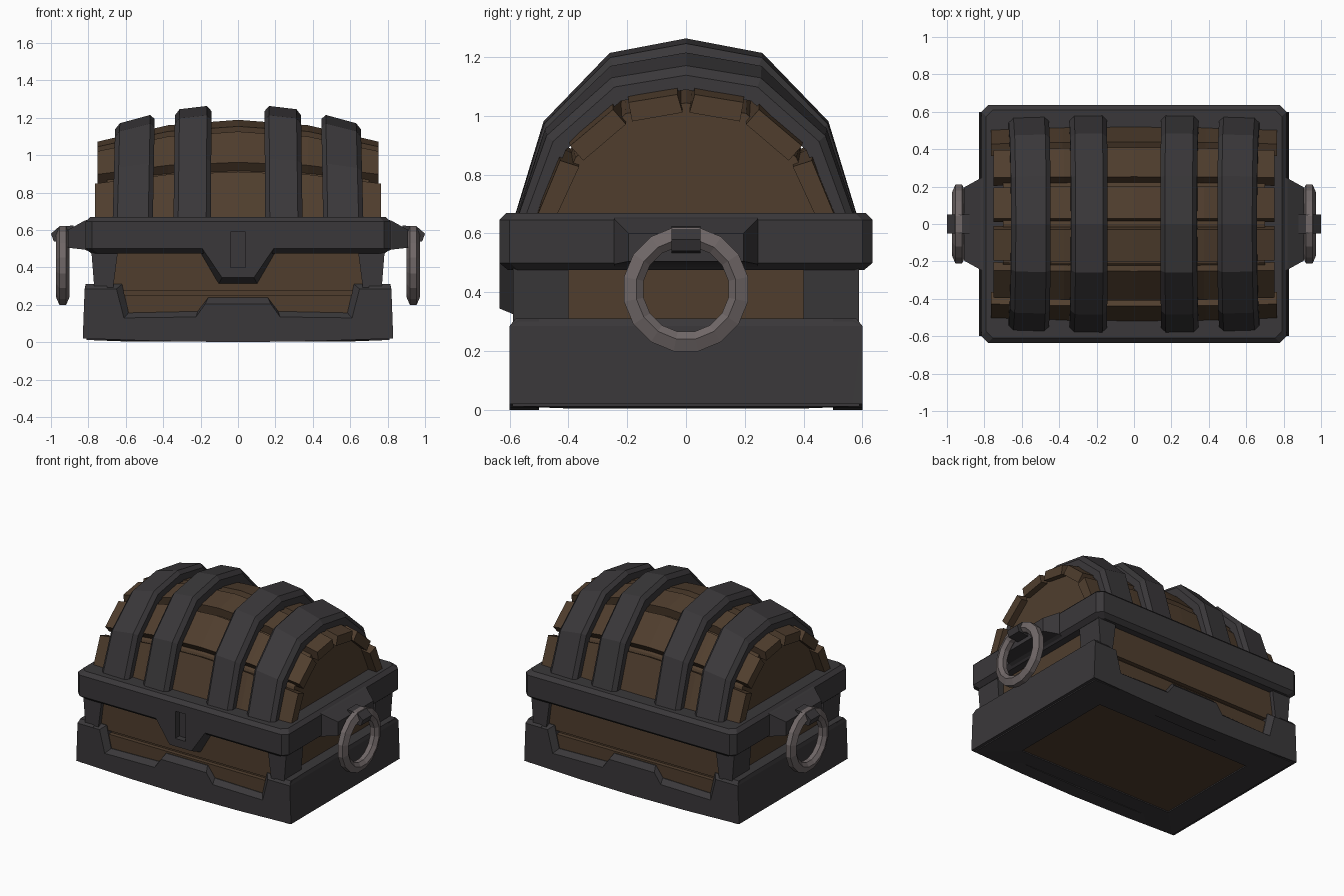
import bpy, bmesh, math

if "Cube" in bpy.data.objects:
    bpy.data.objects.remove(bpy.data.objects["Cube"])

def material(name, rgb):
    m = bpy.data.materials.new(name)
    m.diffuse_color = (*rgb, 1)
    m.use_nodes = True
    m.node_tree.nodes["Principled BSDF"].inputs["Base Color"].default_value = m.diffuse_color
    return m

IRON = material("dark_iron", (0.042, 0.039, 0.042))
WOOD = material("brown_wood", (0.080, 0.048, 0.027))
STEEL = material("ring_steel", (0.16, 0.135, 0.135))

def loft(name, loops, mat, closed=False):
    """Bridge equal-sized closed loops; cap the ends unless the loft is closed."""
    bm = bmesh.new()
    rows = [[bm.verts.new(p) for p in loop] for loop in loops]
    n = len(rows[0])
    pairs = list(zip(rows, rows[1:])) + ([(rows[-1], rows[0])] if closed else [])
    for a, b in pairs:
        for i in range(n):
            j = (i + 1) % n
            bm.faces.new((a[i], a[j], b[j], b[i]))
    if not closed:
        bm.faces.new(rows[0])
        bm.faces.new(rows[-1])
    bmesh.ops.recalc_face_normals(bm, faces=bm.faces)
    me = bpy.data.meshes.new(name)
    bm.to_mesh(me)
    bm.free()
    me.materials.append(mat)
    ob = bpy.data.objects.new(name, me)
    bpy.context.collection.objects.link(ob)
    return ob

def rect(x0, x1, y0, y1, z):
    return [(x0, y0, z), (x1, y0, z), (x1, y1, z), (x0, y1, z)]

def box(name, x, y, z, mat):
    return loft(name, [rect(*x, *y, z[0]), rect(*x, *y, z[1])], mat)

def octagon(hx, hy, z, c=0.035):
    q = [(hx, hy - c), (hx - c, hy), (c - hx, hy), (-hx, hy - c)]
    return [(x, y, z) for x, y in q + [(-x, -y) for x, y in q]]

def mirrored(half):
    """Profile in x-z completed across x = 0."""
    return half + [(-x, z) for x, z in reversed(half) if x]

# Lid arch: plank surface and strap surface (y, z) at the middle of the lid
PLANK = [(0.535, 0.62), (0.43, 0.94), (0.232, 1.148), (0, 1.195)]
STRAP = [(0.595, 0.62), (0.485, 0.985), (0.26, 1.22), (0, 1.27)]

def arch(x, t):
    """Arch points at x; t = 0 plank face, 1 strap face, negative inside."""
    k = (x / 0.75) ** 2
    half = [(p[0] + t * (s[0] - p[0]), p[1] + t * (s[1] - p[1])) for p, s in zip(PLANK, STRAP)]
    half = [(y * (1 - 0.03 * k), 0.66 + (z - 0.66) * (1 - 0.22 * k)) for y, z in half]
    return half + [(-y, z) for y, z in reversed(half[:-1])]

# Lid core, showing through the plank gaps and as end panels
XS = [-0.70, -0.35, 0, 0.35, 0.70]
loft("lid_core", [[(x, y, z) for y, z in arch(x, -0.8)] for x in XS], WOOD)

# Lid planks, one per arch facet, bulging in the middle
def plank_section(x, i):
    out, inn = arch(x, 0), arch(x, -1.1)
    def along(pts, gap):
        (ay, az), (by, bz) = pts[i], pts[i + 1]
        f = gap / math.hypot(by - ay, bz - az)
        return (ay + (by - ay) * f, az + (bz - az) * f), (by + (ay - by) * f, bz + (az - bz) * f)
    a, b = along(out, 0.03)
    d, c = along(inn, 0.012)
    return [(x, y, z) for y, z in (a, b, c, d)]

for i in range(6):
    end = 0.765 if i in (0, 5) else 0.75
    loft(f"lid_plank_{i + 1}", [plank_section(end * f, i) for f in (-1, -0.5, 0, 0.5, 1)], WOOD)

# Iron straps over the lid, with chamfered outer edges
def strap(name, xa, xb, side):
    section = [(xa, -0.2), (xa, 0.6), (xa + 0.025, 1), (xb - 0.025, 1), (xb, 0.6), (xb, -0.2)]
    loops = []
    for i in range(7):
        loop = []
        for x, t in section:
            y, z = arch(x, t)[i]
            loop.append((side * x * (1 - 0.04 * (z - 0.66)), y, z))
        loops.append(loop)
    loft(name, loops, IRON)

for side, tag in ((-1, "left"), (1, "right")):
    strap("inner_strap_" + tag, 0.145, 0.345, side)
    strap("outer_strap_" + tag, 0.455, 0.67, side)

# Rim band around the chest
band = loft("rim_band", [octagon(0.785, 0.605, 0.475), octagon(0.815, 0.635, 0.50),
                         octagon(0.815, 0.635, 0.645), octagon(0.79, 0.61, 0.67),
                         octagon(0.65, 0.45, 0.67), octagon(0.65, 0.45, 0.475)], IRON, True)

# Lock plate hanging from the band
lock = loft("lock_plate", [[(x, y, z) for x, z in mirrored(p)] for y, p in (
    (-0.55, [(0.215, 0.50), (0.105, 0.31)]), (-0.635, [(0.19, 0.50), (0.085, 0.345)]))], IRON)

# Keyhole slot cut through the band and plate face
cutter = box("keyhole_cutter", (-0.04, 0.04), (-0.7, -0.59), (0.40, 0.59), IRON)
cutter.hide_render = True
for ob in (band, lock):
    mod = ob.modifiers.new("keyhole", 'BOOLEAN')
    mod.operation, mod.solver, mod.object = 'DIFFERENCE', 'EXACT', cutter
    bpy.context.view_layer.objects.active = ob
    bpy.ops.object.modifier_apply(modifier=mod.name)
bpy.data.objects.remove(cutter)

# Wooden body with front and back planks
box("body_core", (-0.735, 0.735), (-0.53, 0.53), (0.012, 0.55), WOOD)
for s, tag in ((-1, "front"), (1, "back")):
    for j, (z0, z1) in enumerate(((0.08, 0.25), (0.275, 0.52))):
        ys = sorted((s * 0.50, s * 0.56))
        box(f"{tag}_plank_{j + 1}", (-0.70, 0.70), ys, (z0, z1), WOOD)

# Base plates, cut away with a raised centre and a bevelled lip
BOTTOM = [(0, 0), (0.42, 0.006), (0.83, 0.02)]
FACE = [(0.82, 0.285), (0.65, 0.285), (0.61, 0.13), (0.225, 0.135), (0.175, 0.205)]
LIP = [(0.815, 0.31), (0.62, 0.31), (0.585, 0.157), (0.215, 0.165), (0.16, 0.238)]
for s, tag in ((-1, "front"), (1, "back")):
    loft("base_plate_" + tag, [[(x, s * y, z) for x, z in mirrored(BOTTOM + top)]
                               for y, top in ((0.50, LIP), (0.565, LIP), (0.60, FACE))], IRON)

# Base underside frame around the wooden floor
loft("base_frame", [rect(-x, x, -y, y, z) for x, y, z in (
    (0.81, 0.59, 0.012), (0.81, 0.59, 0.1), (0.60, 0.38, 0.1), (0.60, 0.38, 0.004))], IRON, True)

# Octagonal-section style carry ring (radius, side offset)
RING = [(0.215, -0.018), (0.215, 0.018), (0.172, 0.036), (0.147, 0.016), (0.147, -0.016), (0.172, -0.036)]

for s, tag in ((-1, "left"), (1, "right")):
    # Base side plate
    loft("base_side_" + tag, [rect(*sorted((s * 0.70, s * x)), -y, y, z) for x, y, z in (
        (0.83, 0.60, 0.02), (0.82, 0.60, 0.285), (0.813, 0.58, 0.31))], IRON)
    # Corner posts
    for f, end in ((-1, "front"), (1, "back")):
        loft(f"corner_post_{end}_{tag}", [
            rect(*sorted((s * xi, s * xo)), *sorted((f * 0.40, f * 0.588)), z)
            for xi, xo, z in ((0.665, 0.765, 0.10), (0.665, 0.77, 0.31), (0.64, 0.785, 0.50))], IRON)
    # Ring bracket tapering out of the band
    loft("ring_bracket_" + tag, [[(s * x, -y, z0), (s * x, y, z0), (s * x, y, z1), (s * x, -y, z1)]
                                 for x, y, z0, z1 in ((0.78, 0.245, 0.478, 0.66),
                                                      (0.82, 0.245, 0.495, 0.65),
                                                      (0.91, 0.195, 0.505, 0.60))], IRON)
    # Clip holding the ring
    clip = [(0.88, 0.625), (0.96, 0.615), (1.0, 0.58), (0.985, 0.54), (0.88, 0.53)]
    loft("ring_clip_" + tag, [[(s * x, y, z) for x, z in clip] for y in (-0.05, 0.05)], IRON)
    # Carry ring
    angles = [2 * math.pi * (i + 0.5) / 16 for i in range(16)]
    loft("carry_ring_" + tag, [[(s * (0.937 + d), r * math.sin(a), 0.41 + r * math.cos(a))
                                for r, d in RING] for a in angles], STEEL, True)
